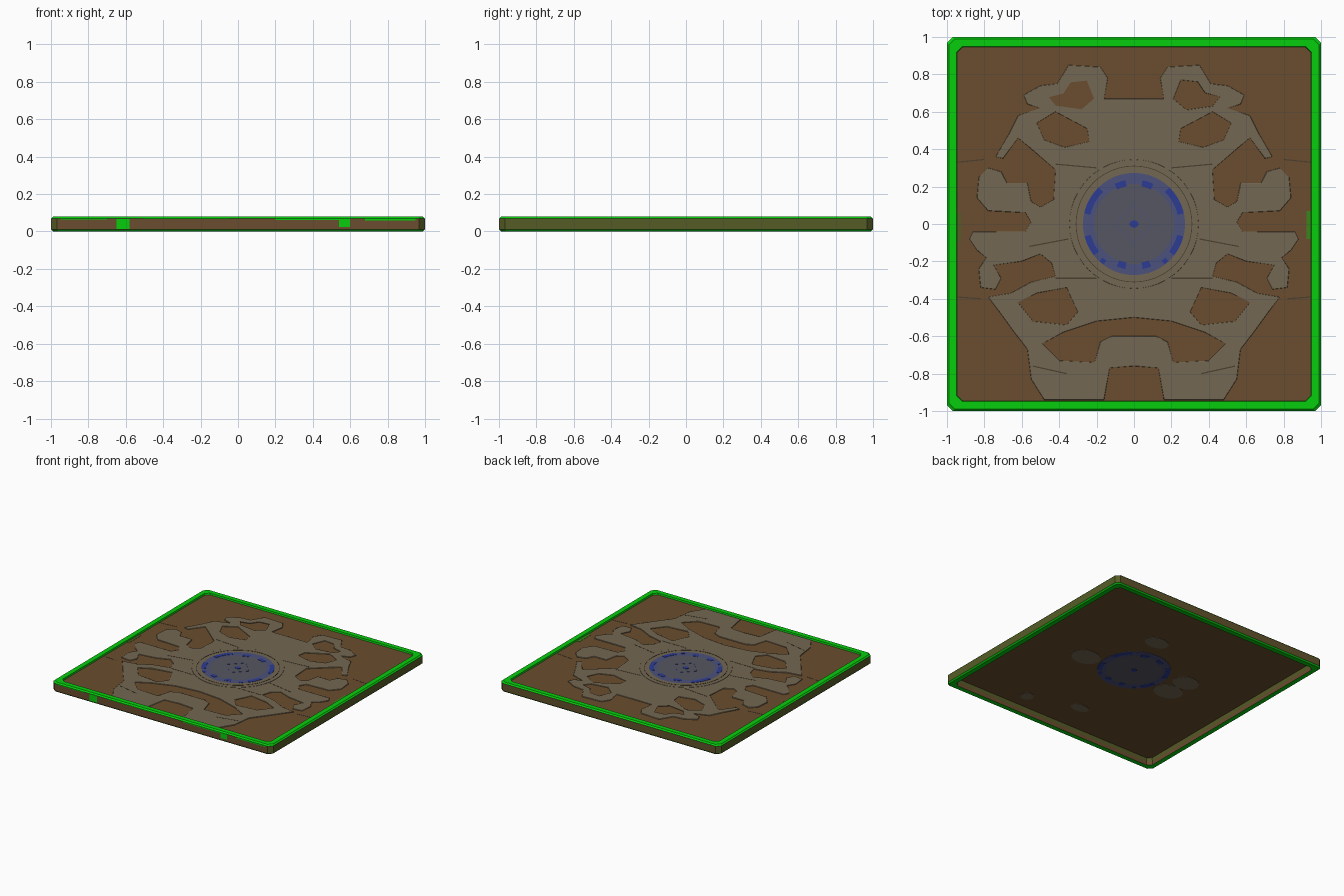
import bpy, bmesh, math

if "Cube" in bpy.data.objects:
    bpy.data.objects.remove(bpy.data.objects["Cube"])

def material(name, r, g, b):
    lin = [((c / 255 + 0.055) / 1.055) ** 2.4 for c in (r, g, b)]
    m = bpy.data.materials.new(name)
    m.diffuse_color = (*lin, 1)
    m.use_nodes = True
    m.node_tree.nodes["Principled BSDF"].inputs["Base Color"].default_value = m.diffuse_color
    return m

GREEN = material("grass_green", 6, 206, 12)
BROWN = material("dirt_brown", 106, 77, 46)
OLIVE = material("mossy_olive", 86, 92, 38)
MOSSY = material("mossy_brown", 97, 82, 42)
MOSS = material("moss_green", 55, 135, 25)
STONE = material("stone_tan", 114, 103, 82)
DARK = material("crack_dark", 74, 62, 46)
SLATE = material("medallion_grey", 86, 86, 98)
HAZE = material("medallion_blue_grey", 76, 81, 124)
BLUE = material("inlay_blue", 44, 60, 148)

def add_object(name, mesh, *mats):
    ob = bpy.data.objects.new(name, mesh)
    bpy.context.collection.objects.link(ob)
    for m in mats:
        mesh.materials.append(m)
    return ob

def plate(name, loops, z0, z1, mat, bevel=0.0):
    """Flat plate from closed outlines (extra loops become holes)."""
    cu = bpy.data.curves.new(name, 'CURVE')
    cu.dimensions, cu.fill_mode = '2D', 'BOTH'
    cu.extrude = (z1 - z0) / 2 - bevel
    cu.bevel_depth, cu.bevel_resolution, cu.offset = bevel, 1, -bevel
    for pts in loops:
        s = cu.splines.new('POLY')
        s.points.add(len(pts) - 1)
        for p, (x, y) in zip(s.points, pts):
            p.co = (x, y, 0, 1)
        s.use_cyclic_u = True
    tmp = bpy.data.objects.new(name + "_curve", cu)
    bpy.context.collection.objects.link(tmp)
    bpy.context.view_layer.update()
    mesh = bpy.data.meshes.new_from_object(
        tmp.evaluated_get(bpy.context.evaluated_depsgraph_get()))
    bpy.data.objects.remove(tmp)
    mesh.materials.clear()
    ob = add_object(name, mesh, mat)
    ob.location.z = (z0 + z1) / 2
    for f in mesh.polygons:
        f.material_index = 0
    return ob

def arc(r, a0, a1, n):
    return [(r * math.cos(math.radians(a0 + (a1 - a0) * i / n)),
             r * math.sin(math.radians(a0 + (a1 - a0) * i / n))) for i in range(n + 1)]

def circle(r, n=48, cx=0, cy=0, sy=1):
    return [(cx + x, cy + y * sy) for x, y in arc(r, 0, 360, n)[:-1]]

def flip(pts):
    return [(-x, y) for x, y in reversed(pts)]

def whole(half):
    """Close a half outline that starts and ends on the x = 0 axis."""
    return half + flip(half[1:-1])

def sector(r0, r1, a0, a1):
    return arc(r1, a0, a1, 8) + arc(r0, a1, a0, 8)

def rect(x0, x1, y0, y1):
    return [(x0, y0), (x1, y0), (x1, y1), (x0, y1)]

def strip(x0, y0, x1, y1, w=0.003):
    d = math.hypot(x1 - x0, y1 - y0)
    nx, ny = -(y1 - y0) / d * w, (x1 - x0) / d * w
    return [(x0 + nx, y0 + ny), (x0 - nx, y0 - ny), (x1 - nx, y1 - ny), (x1 + nx, y1 + ny)]

def square(h, c=0.03):
    return [(h - c, -h), (h, c - h), (h, h - c), (h - c, h),
            (c - h, h), (-h, h - c), (-h, c - h), (c - h, -h)]

# Raised rim: a hollow square frame, open in the middle underneath
profile = [(0, .01), (0, .07), (.01, .08), (.05, .08), (.054, .062), (.05, .03), (.048, 0), (.01, 0)]
bm = bmesh.new()
rings = [[bm.verts.new((x, y, z)) for x, y in square(0.999 - o)] for o, z in profile]
for k in range(len(rings)):
    a, b = rings[k], rings[(k + 1) % len(rings)]
    for i in range(8):
        j = (i + 1) % 8
        f = bm.faces.new((a[i], a[j], b[j], b[i]))
        if k == 0:      # outer walls: brown front, mossy back, olive sides
            f.material_index = {7: 1, 3: 3}.get(i, 2)
        elif k == 4:    # upper inner wall
            f.material_index = 2
        elif k == 5:    # lower inner wall
            f.material_index = 1
bmesh.ops.recalc_face_normals(bm, faces=bm.faces)
me = bpy.data.meshes.new("grass_rim")
bm.to_mesh(me)
add_object("grass_rim", me, GREEN, BROWN, OLIVE, MOSSY)

# Green patches hanging over the front wall
for i, (x0, x1, z0, z1) in enumerate([(-.65, -.58, .012, .068), (.54, .60, .025, .07),
                                      (-.95, -.7, .064, .07), (-.5, -.05, .066, .07),
                                      (.2, .54, .062, .07), (.68, .95, .06, .07)]):
    p = plate(f"grass_patch_{i}", [rect(x0, x1, z0, z1)], 0, .002, GREEN)
    p.rotation_euler.x = math.pi / 2
    p.location = (0, -.999, 0)

# Thin dirt floor inside the rim
plate("dirt_floor", [square(.948, .02)], .058, .067, BROWN)

# Stone paving: mirrored outline with planting holes
outline = [(0, .67), (.16, .67), (.14, .78), (.18, .84), (.35, .85), (.41, .75), (.50, .74),
           (.59, .69), (.57, .64), (.50, .62), (.62, .58), (.67, .48), (.74, .36), (.70, .35),
           (.62, .46), (.56, .41), (.42, .29), (.43, .13), (.50, .09), (.55, .12), (.57, .22),
           (.68, .22), (.71, .28), (.78, .30), (.83, .25), (.84, .14), (.78, .07), (.58, .06),
           (.55, .01), (.58, -.04), (.86, -.04), (.88, -.08), (.84, -.14), (.79, -.18),
           (.83, -.24), (.82, -.34), (.74, -.35), (.71, -.29), (.75, -.22), (.60, -.20),
           (.50, -.16), (.44, -.21), (.42, -.28), (.55, -.31), (.66, -.37), (.78, -.39),
           (.72, -.47), (.64, -.58), (.57, -.67), (.55, -.83), (.48, -.94), (.16, -.94),
           (.13, -.77), (0, -.76)]
hole_top = [(.25, .77), (.34, .76), (.38, .70), (.46, .68), (.42, .63), (.28, .61), (.21, .67)]
hole_upper = [(.42, .60), (.52, .54), (.48, .45), (.37, .41), (.24, .44), (.25, .51)]
hole_lower = [(.36, -.34), (.52, -.37), (.62, -.42), (.54, -.52), (.36, -.54), (.30, -.47)]
hole_bottom = [(0, -.50), (.2, -.52), (.38, -.58), (.49, -.64), (.40, -.73), (.21, -.74),
               (.18, -.63), (.12, -.60), (0, -.60)]
holes = [hole_top, hole_upper, hole_lower]
plate("stone_paving", [whole(outline), whole(hole_bottom)] + holes + [flip(h) for h in holes],
      .062, .073, STONE, .003)

# Cracks between slabs
cracks = [(.945, .33, .80, .345), (.945, -.39, .82, -.40), (.20, .30, .42, .32),
          (.35, -.08, .56, -.12), (.20, -.29, .42, -.29), (.36, -.80, .54, -.76)]
for i, c in enumerate(cracks):
    z = .067 if i < 2 else .073
    for side, pts in (("right", strip(*c)), ("left", flip(strip(*c)))):
        plate(f"crack_{i}_{side}", [pts], z - .001, z + .001, DARK)

# Central ring and medallion, passing through the floor
plate("stone_ring", [circle(.345), circle(.272)], .066, .075, STONE, .001)
plate("ring_groove", [circle(.312), circle(.308)], .07, .0765, DARK)
plate("medallion", [circle(.215)], .056, .075, SLATE)
plate("medallion_border", [circle(.275), circle(.215)], .056, .075, HAZE)
plate("medallion_diamond", [circle(.105, 4), circle(.10, 4)], .07, .0765, HAZE)
plate("medallion_centre", [circle(.024, 16, sy=.8)], .0535, .077, BLUE)

# Blue inlays: long outer arcs and short ones nearer the axis, per side
arcs = [(.238, .272, 12, 46), (.205, .238, 64, 79), (.238, .272, -38, -14),
        (.245, .27, -53, -47), (.21, .245, -79, -68)]
for k, a in enumerate(arcs):
    for side, pts in (("right", sector(*a)), ("left", flip(sector(*a)))):
        plate(f"blue_inlay_{k}_{side}", [pts], .0535, .077, BLUE)

# Stone showing through the underside of the floor
under = [(.40, -.08, .12, .8), (-.40, -.08, .12, .8), (-.42, .1, .11, .8), (.13, .42, .10, .7),
         (-.05, -.69, .08, .6), (.36, -.81, .05, 1)]
for i, (x, y, r, s) in enumerate(under):
    plate(f"under_stone_{i}", [circle(r, 16, x, y, s)], .0555, .06, STONE)

# Mossy patches beside the rim at mid-length
plate("moss_patch_right", [rect(.922, .949, -.08, .07)], .064, .0685, MOSS)
plate("moss_patch_left", [rect(-.949, -.925, -.09, .06)], .064, .0685, OLIVE)
